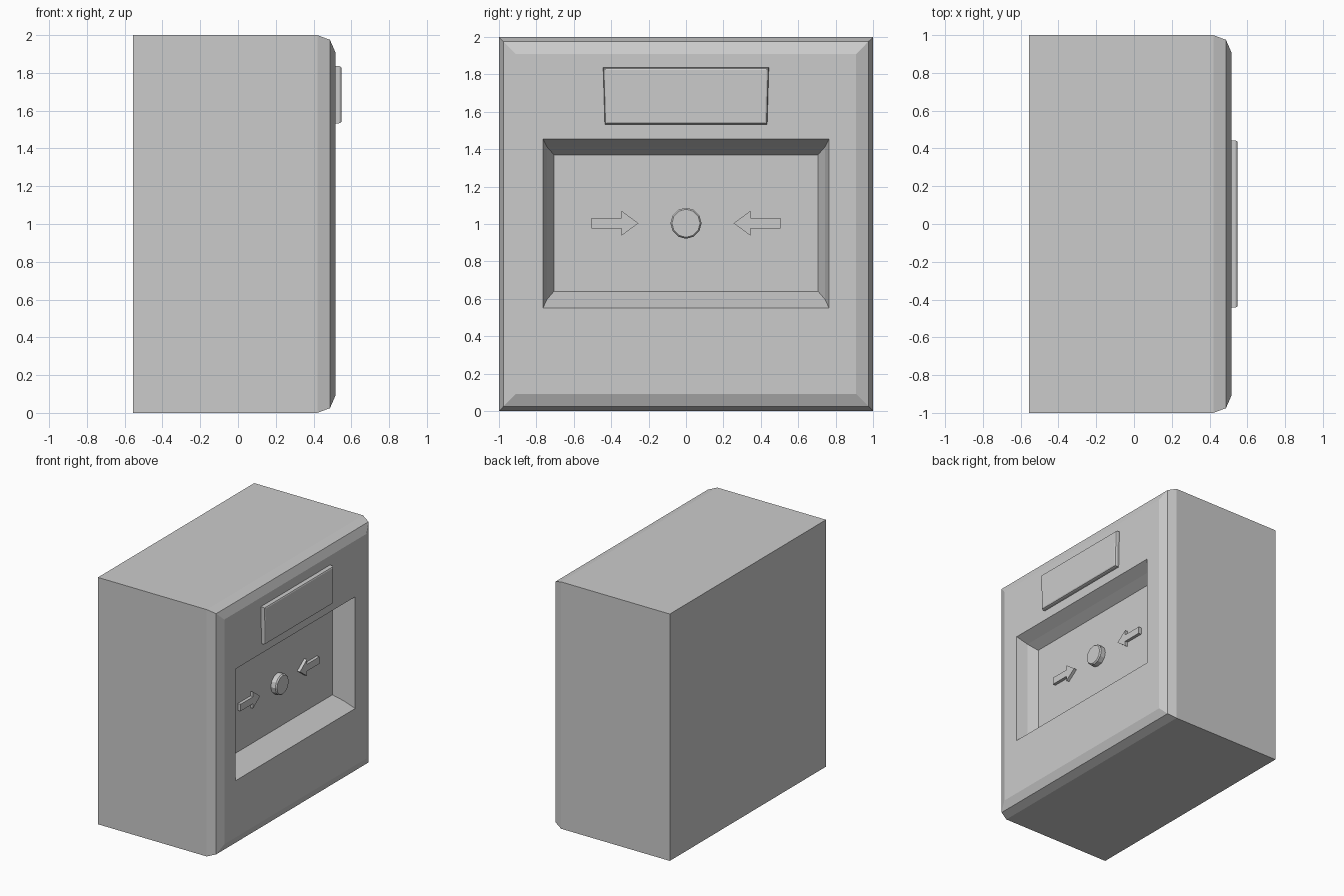
import bpy, bmesh
from math import cos, sin, pi

if "Cube" in bpy.data.objects:
    bpy.data.objects.remove(bpy.data.objects["Cube"])


def loft(name, rings, cap_start=True):
    """Join equal-length rings of points with quads and cap the ends."""
    bm = bmesh.new()
    loops = [[bm.verts.new(p) for p in r] for r in rings]
    n = len(rings[0])
    for a, b in zip(loops, loops[1:]):
        for i in range(n):
            j = (i + 1) % n
            bm.faces.new((a[i], a[j], b[j], b[i]))
    if cap_start:
        bm.faces.new(loops[0][::-1])
    bm.faces.new(loops[-1])
    bmesh.ops.recalc_face_normals(bm, faces=bm.faces)
    mesh = bpy.data.meshes.new(name)
    bm.to_mesh(mesh)
    bm.free()
    ob = bpy.data.objects.new(name, mesh)
    bpy.context.collection.objects.link(ob)
    return ob


def rect(x, hy, z0, z1, taper=0.0):
    return [(x, -hy + taper, z0), (x, hy - taper, z0), (x, hy, z1), (x, -hy, z1)]


def circle(x, r, zc, n=12):
    return [(x, r * cos(2 * pi * i / n), zc + r * sin(2 * pi * i / n)) for i in range(n)]


FACE, FLOOR, MID_Z = 0.515, 0.352, 1.004

# Housing: box with a two-step bevelled front and a recessed panel
loft("housing", [
    rect(-0.555, 1.0, 0.0, 2.0),
    rect(0.42, 1.0, 0.0, 2.0),
    rect(0.487, 0.975, 0.025, 1.975),
    rect(FACE, 0.91, 0.09, 1.91),
    rect(FACE, 0.765, 0.55, 1.455),
    rect(0.427, 0.743, 0.597, 1.412),
    rect(FLOOR, 0.706, 0.64, 1.37),
])

# Raised label plate, slightly narrower at the bottom
loft("label_plate", [
    rect(FACE - 0.01, 0.443, 1.533, 1.836, 0.009),
    rect(0.534, 0.443, 1.533, 1.836, 0.009),
    rect(0.545, 0.439, 1.537, 1.832, 0.009),
    rect(0.549, 0.431, 1.546, 1.824, 0.009),
])

# Round push button
loft("push_button", [
    circle(FLOOR - 0.01, 0.083, MID_Z),
    circle(FLOOR + 0.04, 0.083, MID_Z),
    circle(FLOOR + 0.05, 0.075, MID_Z),
])

# Two raised arrows pointing at the button
ARROW = [(0.505, -0.028), (0.345, -0.028), (0.345, -0.067), (0.255, 0.0),
         (0.345, 0.067), (0.345, 0.028), (0.505, 0.028)]
for side, name in ((-1, "arrow_left"), (1, "arrow_right")):
    loft(name, [[(x, side * y, MID_Z + z) for y, z in ARROW]
                for x in (FLOOR - 0.01, FLOOR + 0.025)])
